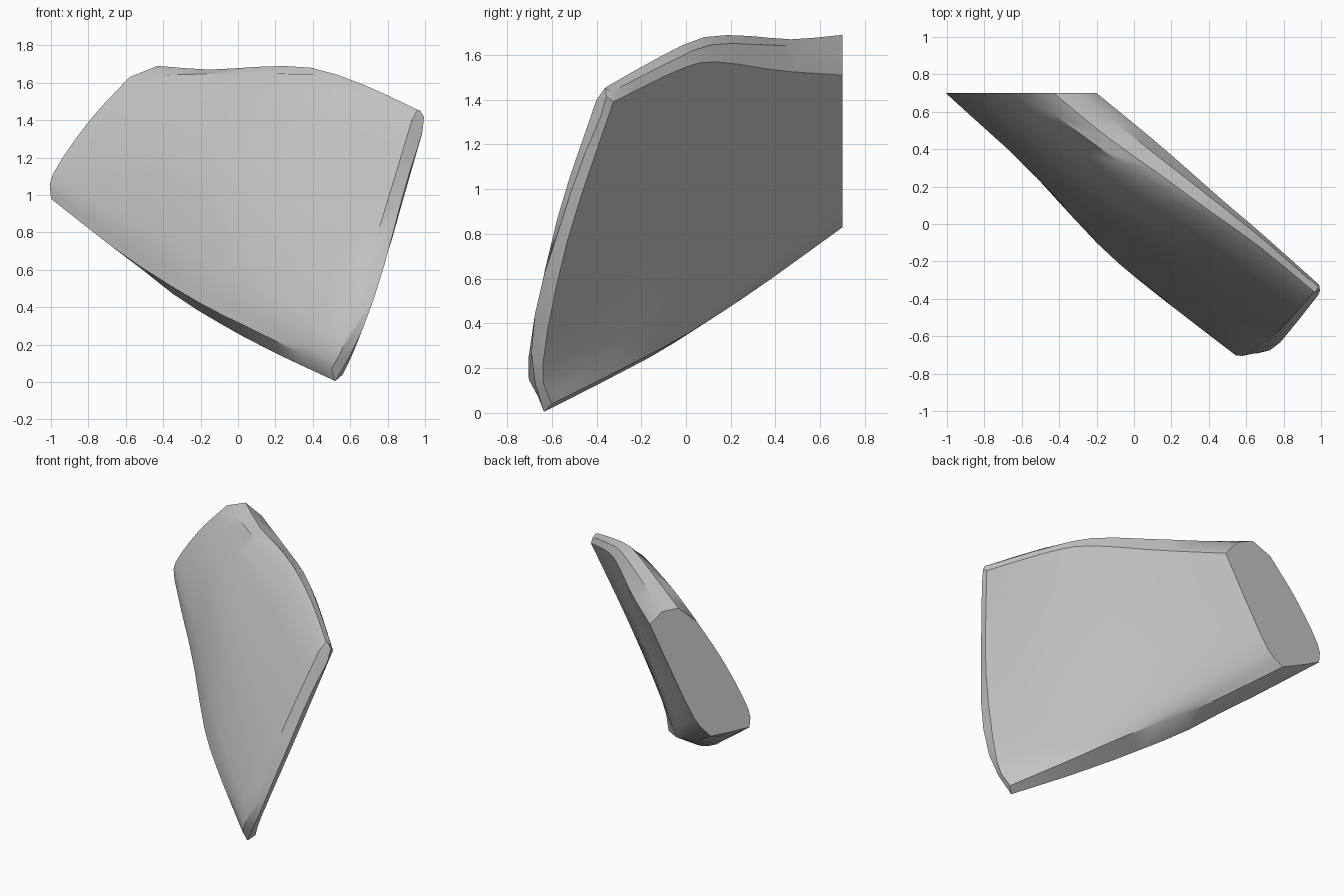
import bpy
import bmesh
from mathutils import Vector

if "Cube" in bpy.data.objects:
    bpy.data.objects.remove(bpy.data.objects["Cube"], do_unlink=True)

STATIONS = 11
CHAIN = 11


def spline(points, count):
    """Sample a smooth curve that passes through the points."""
    pts = [Vector(p) for p in points]
    pts = [2 * pts[0] - pts[1]] + pts + [2 * pts[-1] - pts[-2]]
    spans = len(pts) - 3
    result = []
    for k in range(count):
        u = k / (count - 1) * spans
        i = min(int(u), spans - 1)
        t = u - i
        a, b, c, d = pts[i:i + 4]
        result.append(b + 0.5 * t * (c - a + t * (2 * a - 5 * b + 4 * c - d
                                                  + t * (3 * (b - c) + d - a))))
    return result


def rail(*points):
    return spline(points, STATIONS)


# Outer face rails, bottom to top, each running from back to front
outer_low = rail((-1, .69, .98), (-.6, .33, .67), (-.2, -.1, .42),
                 (.1, -.36, .27), (.5, -.66, .07))
outer_belly = rail((-.99, .7, 1.11), (-.59, .335, .87), (-.18, -.07, .67),
                   (.2, -.41, .45), (.58, -.705, .24))
outer_mid = rail((-.8, .7, 1.39), (-.1, .03, 1.12), (.77, -.575, .87))
outer_high = rail((-.58, .7, 1.63), (-.25, .455, 1.645), (.03, .255, 1.645),
                  (.37, .03, 1.63), (.93, -.4, 1.4))
crest = rail((-.43, .7, 1.69), (-.15, .47, 1.67), (.11, .285, 1.685),
             (.39, .08, 1.68), (.67, -.12, 1.59), (.96, -.36, 1.455))

# Inner face rails, bottom to top
inner_low = rail((-.69, .7, .83), (-.3, .31, .55), (.05, 0, .35),
                 (.3, -.29, .195), (.56, -.6, .04))
inner_belly = rail((-.56, .7, .92), (.085, .02, .45), (.64, -.64, .22))
inner_mid = rail((-.37, .7, 1.22), (.22, .095, .95), (.825, -.53, .77))
inner_high = rail((-.2, .7, 1.51), (.14, .42, 1.53), (.47, .13, 1.57),
                  (.67, -.04, 1.53), (.99, -.325, 1.39))
crest_bevel = rail((-.3, .7, 1.63), (.13, .36, 1.645), (.45, .11, 1.645),
                   (.7, -.09, 1.56), (.98, -.335, 1.435))

# Keel along the bottom and ridge up the front edge
keel = rail((-.85, .7, .905), (-.42, .22, .525), (-.1, -.05, .315),
            (.2, -.34, .155), (.52, -.635, .005))
ridge = spline([(.52, -.635, .005), (.64, -.69, .22), (.745, -.665, .5),
                (.83, -.575, .8), (.91, -.475, 1.1), (.995, -.365, 1.37),
                (.975, -.36, 1.45)], CHAIN)

# Loft both faces and the keel into closed rings
bm = bmesh.new()
rings = []
for s in range(STATIONS):
    outer = spline([r[s] for r in (outer_low, outer_belly, outer_mid, outer_high)],
                   CHAIN - 1)
    inner = spline([r[s] for r in (inner_low, inner_belly, inner_mid, inner_high)],
                   CHAIN - 1)
    outer.append(crest[s])
    inner.append(crest_bevel[s])
    rings.append([bm.verts.new(p) for p in outer + inner[::-1] + [keel[s]]])

size = len(rings[0])
for a, b in zip(rings, rings[1:]):
    for i in range(size):
        j = (i + 1) % size
        bm.faces.new((a[i], a[j], b[j], b[i]))

# Flat back end
for v in rings[0]:
    v.co.y = .7
bm.faces.new(rings[0])

# Narrow ridged front edge, starting at the end of the keel
tip = rings[-1]
outer_edge, inner_edge = tip[:CHAIN], tip[CHAIN:2 * CHAIN][::-1]
ridge_edge = [tip[-1]] + [bm.verts.new(p) for p in ridge[1:]]
for edge in (outer_edge, inner_edge):
    for i in range(CHAIN - 1):
        bm.faces.new((edge[i], edge[i + 1], ridge_edge[i + 1], ridge_edge[i]))
bm.faces.new((outer_edge[-1], inner_edge[-1], ridge_edge[-1]))

bmesh.ops.recalc_face_normals(bm, faces=bm.faces[:])
mesh = bpy.data.meshes.new("curved_plate")
bm.to_mesh(mesh)
bm.free()

plate = bpy.data.objects.new("curved_plate", mesh)
bpy.context.collection.objects.link(plate)

# Plain grey surface
grey = bpy.data.materials.new("plain_grey")
grey.use_nodes = True
colour = (.55, .55, .55, 1)
grey.diffuse_color = colour
grey.node_tree.nodes["Principled BSDF"].inputs["Base Color"].default_value = colour
mesh.materials.append(grey)

bpy.ops.object.select_all(action='DESELECT')
plate.select_set(True)
bpy.context.view_layer.objects.active = plate
bpy.ops.object.shade_smooth_by_angle(angle=.6)
